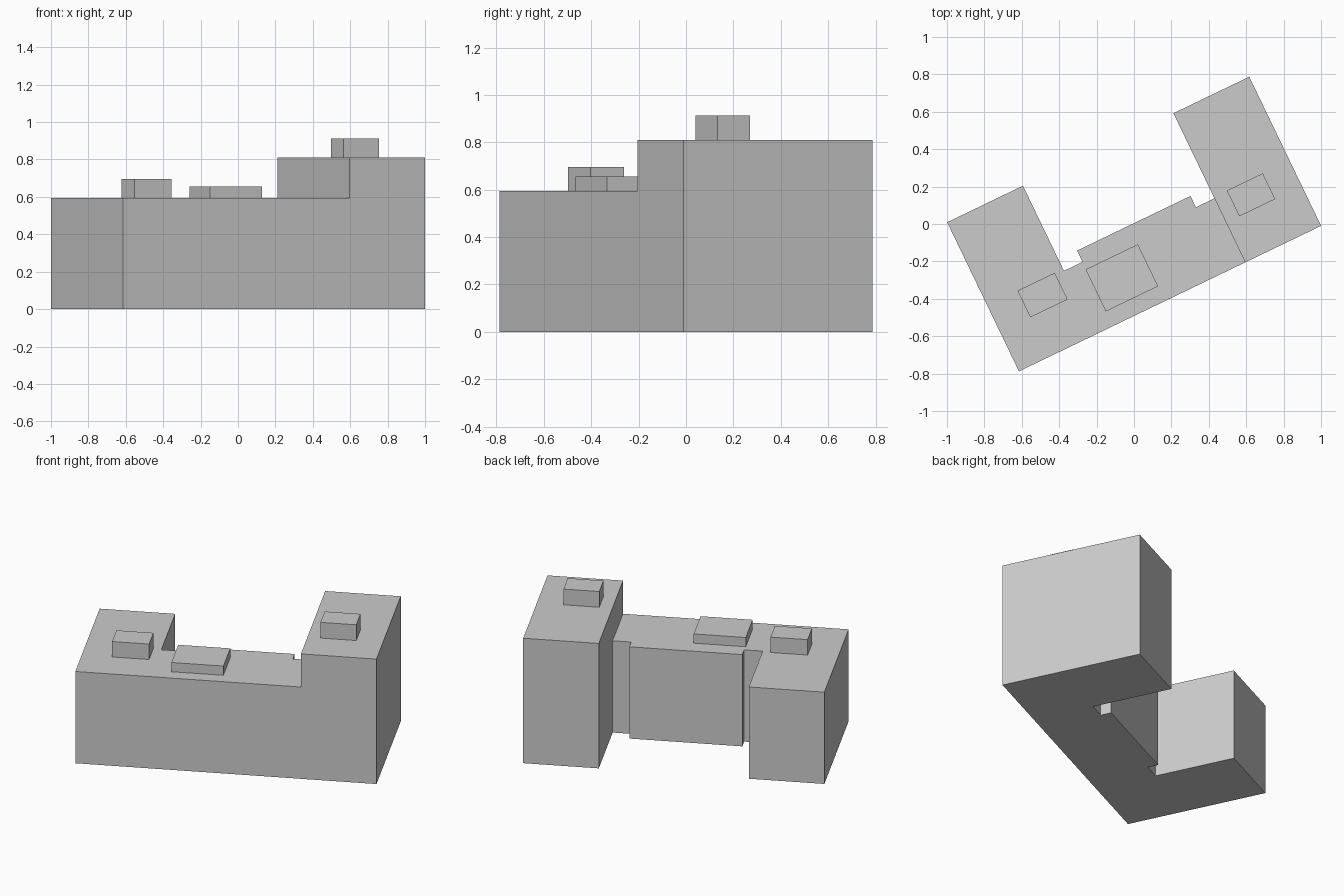
import bpy, bmesh, math
from mathutils import Matrix

if "Cube" in bpy.data.objects:
    bpy.data.objects.remove(bpy.data.objects["Cube"])

ANGLE = math.radians(25.72)
LOW, HIGH = 0.595, 0.81
# Local frame: origin at the front-left corner, x along the long front wall
FRAME = Matrix.Translation((-0.615, -0.788, 0)) @ Matrix.Rotation(ANGLE, 4, 'Z')
L, D, W = 1.793, 0.885, 0.45


def add_object(name, bm, matrix):
    bmesh.ops.remove_doubles(bm, verts=bm.verts, dist=1e-4)
    bmesh.ops.recalc_face_normals(bm, faces=bm.faces)
    mesh = bpy.data.meshes.new(name)
    bm.to_mesh(mesh)
    bm.free()
    obj = bpy.data.objects.new(name, mesh)
    obj.matrix_world = matrix
    bpy.context.collection.objects.link(obj)
    return obj


def cap(bm, ring, z):
    bm.faces.new([bm.verts.new((x, y, z)) for x, y in ring])


def walls(bm, ring, z0, z1):
    for (ax, ay), (bx, by) in zip(ring, ring[1:] + ring[:1]):
        bm.faces.new([bm.verts.new(c) for c in
                      ((ax, ay, z0), (bx, by, z0), (bx, by, z1), (ax, ay, z1))])


# Footprint: U-shaped block with a recess on each side of the middle bay
seam_front, seam_back = (L - W, 0), (L - W, 0.38)
tower = [seam_front, (L, 0), (L, D), (L - W, D), seam_back]
bay = [(1.233, 0.38), (1.233, 0.447), (0.56, 0.447), (0.56, 0.38)]
left_wing = [(W, 0.38), (W, D), (0, D), (0, 0)]
low_part = [seam_front, seam_back] + bay + left_wing
footprint = tower + bay + left_wing

# Building body: low U block, with the right wing rising higher
bm = bmesh.new()
cap(bm, footprint, 0)
walls(bm, footprint, 0, LOW)
cap(bm, low_part, LOW)
walls(bm, tower, LOW, HIGH)
cap(bm, tower, HIGH)
add_object("building_body", bm, FRAME)

# Rooftop boxes: name, centre x, centre y, width, depth, bottom, top
for name, x, y, w, d, z0, z1 in (
        ("roof_box_left", -0.489, -0.380, 0.221, 0.158, LOW, 0.695),
        ("roof_box_middle", -0.065, -0.288, 0.31, 0.249, LOW, 0.655),
        ("roof_box_tower", 0.626, 0.156, 0.213, 0.153, HIGH, 0.912)):
    bm = bmesh.new()
    ring = [(-w / 2, -d / 2), (w / 2, -d / 2), (w / 2, d / 2), (-w / 2, d / 2)]
    cap(bm, ring, 0)
    walls(bm, ring, 0, z1 - z0)
    cap(bm, ring, z1 - z0)
    add_object(name, bm, Matrix.Translation((x, y, z0)) @ Matrix.Rotation(ANGLE, 4, 'Z'))
